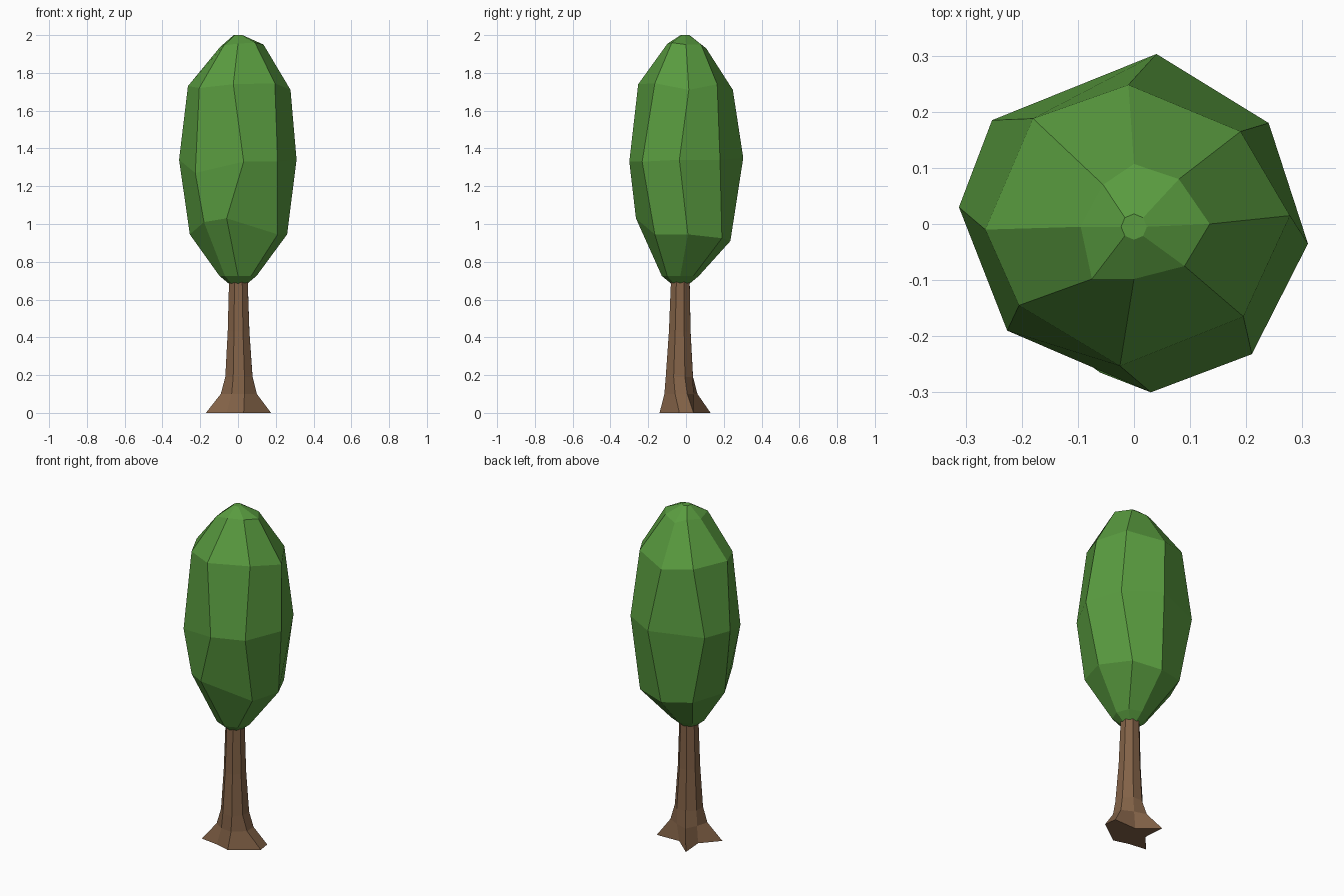
import bpy, bmesh
from math import cos, sin, pi


def material(name, rgb):
    m = bpy.data.materials.new(name)
    m.diffuse_color = (*rgb, 1)
    return m


def circle(cx, cy, r, z, n=8, start=0.0):
    return [(cx + r * cos(start + 2 * pi * i / n), cy + r * sin(start + 2 * pi * i / n), z) for i in range(n)]


def loft(name, rings, mat):
    """Skin rings of equal count, bottom to top, and cap both ends."""
    bm = bmesh.new()
    rows = [[bm.verts.new(p) for p in ring] for ring in rings]
    for low, high in zip(rows, rows[1:]):
        n = len(low)
        for i in range(n):
            j = (i + 1) % n
            bm.faces.new((low[i], low[j], high[j], high[i]))
    bm.faces.new(rows[0][::-1])
    bm.faces.new(rows[-1])
    bmesh.ops.recalc_face_normals(bm, faces=bm.faces)
    me = bpy.data.meshes.new(name)
    bm.to_mesh(me)
    bm.free()
    me.materials.append(mat)
    ob = bpy.data.objects.new(name, me)
    bpy.context.collection.objects.link(ob)
    return ob


green = material("leaf green", (0.10, 0.33, 0.05))
brown = material("bark brown", (0.225, 0.122, 0.063))

# Crown: irregular eight-sided rings, counter-clockwise from +x
lower = [(0.26, 0.01, 0.945), (0.17, 0.19, 0.925), (0.0, 0.235, 0.91), (-0.17, 0.18, 0.93),
         (-0.255, 0.0, 0.945), (-0.18, -0.18, 1.01), (-0.06, -0.265, 1.03), (0.21, -0.165, 0.945)]
middle = [(0.31, -0.035, 1.34), (0.24, 0.18, 1.34), (0.04, 0.303, 1.35), (-0.253, 0.185, 1.34),
          (-0.312, 0.03, 1.34), (-0.226, -0.19, 1.27), (0.03, -0.3, 1.33), (0.21, -0.232, 1.33)]
upper = [(0.278, 0.015, 1.71), (0.19, 0.165, 1.74), (-0.01, 0.248, 1.71), (-0.18, 0.188, 1.73),
         (-0.265, -0.01, 1.73), (-0.205, -0.145, 1.72), (-0.025, -0.253, 1.74), (0.195, -0.165, 1.745)]
crest = [(0.135, 0.0, 1.95), (0.08, 0.08, 1.95), (0.0, 0.107, 1.93), (-0.055, 0.07, 1.95),
         (-0.095, -0.005, 1.937), (-0.075, -0.098, 1.945), (0.0, -0.098, 1.955), (0.09, -0.075, 1.96)]
loft("crown", [circle(0, -0.03, 0.05, 0.685), circle(0, -0.03, 0.098, 0.725),
               lower, middle, upper, crest, circle(0, -0.005, 0.023, 2.0)], green)

# Trunk: flared base with four roots, tapering to the crown
roots = [(0.175, -0.035, 0), (0.165, 0.04, 0), (0.02, 0.035, 0), (-0.09, 0.13, 0),
         (-0.08, 0.0, 0), (-0.17, -0.1, 0), (-0.06, -0.115, 0), (0.03, -0.14, 0)]
a = -0.4
neck = circle(0.005, -0.035, 0.078, 0.19, start=a)
flare = []
for i, (r, n) in enumerate(zip(roots, circle(0.005, -0.033, 0.08, 0.1, start=a))):
    t = 0.22
    flare.append((n[0] + (r[0] - n[0]) * t, n[1] + (r[1] - n[1]) * t, 0.1))
loft("trunk", [roots, flare, neck, circle(0.003, -0.033, 0.062, 0.43, start=a),
               circle(0.002, -0.03, 0.053, 0.71, start=a)], brown)
